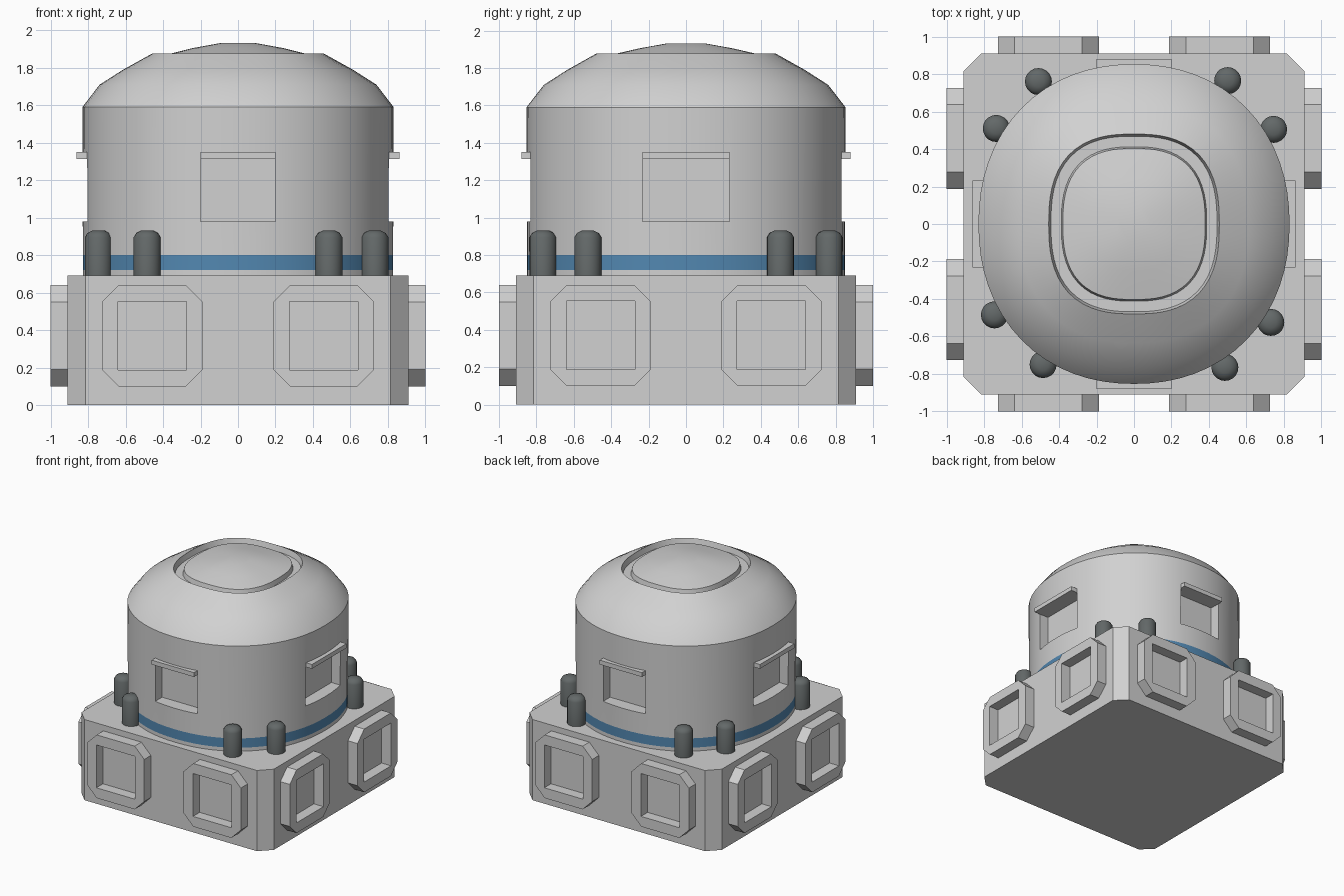
import bpy, bmesh, math
from mathutils import Matrix, Vector

if "Cube" in bpy.data.objects:
    bpy.data.objects.remove(bpy.data.objects["Cube"])


def mat(name, r, g, b):
    m = bpy.data.materials.new(name)
    m.diffuse_color = (r, g, b, 1)
    m.use_nodes = True
    m.node_tree.nodes["Principled BSDF"].inputs["Base Color"].default_value = m.diffuse_color
    return m


GREY = mat("light_grey", 0.64, 0.64, 0.64)
BLUE = mat("stripe_blue", 0.085, 0.245, 0.44)
DARK = mat("dark_grey", 0.125, 0.14, 0.14)


def make(name, bm, *mats):
    bmesh.ops.recalc_face_normals(bm, faces=bm.faces)
    me = bpy.data.meshes.new(name)
    bm.to_mesh(me)
    bm.free()
    for m in mats:
        me.materials.append(m)
    ob = bpy.data.objects.new(name, me)
    bpy.context.collection.objects.link(ob)
    return ob


def smooth(ob, angle=32):
    bpy.ops.object.select_all(action='DESELECT')
    ob.select_set(True)
    bpy.context.view_layer.objects.active = ob
    bpy.ops.object.shade_smooth_by_angle(angle=math.radians(angle))


def box(name, lo, hi, m):
    bm = bmesh.new()
    bmesh.ops.create_cube(bm, size=1)
    lo, hi = Vector(lo), Vector(hi)
    for v in bm.verts:
        v.co = Vector(((v.co[i] + 0.5) * (hi[i] - lo[i]) + lo[i]) for i in range(3))
    return make(name, bm, m)


# base block with chamfered vertical corners
bm = bmesh.new()
a, c = 0.91, 0.815
outline = [(a, -c), (a, c), (c, a), (-c, a), (-a, c), (-a, -c), (-c, -a), (c, -a)]
bottom = bm.faces.new([bm.verts.new((x, y, 0)) for x, y in outline])
ext = bmesh.ops.extrude_face_region(bm, geom=[bottom])
for v in ext["geom"]:
    if isinstance(v, bmesh.types.BMVert):
        v.co.z = 0.69
make("base_block", bm, GREY)


# octagonal window frames, two on every side of the base
def frame(name, cx, turn):
    h, k, w, cz = 0.27, 0.18, 0.183, 0.37
    octo = [(h, -k), (h, k), (k, h), (-k, h), (-h, k), (-h, -k), (-k, -h), (k, -h)]
    octo = octo[1:] + octo[:1]
    sq = [(w, w), (-w, w), (-w, -w), (w, -w)]
    rot = Matrix.Rotation(turn, 3, 'Z')
    bm = bmesh.new()

    def loop(pts, y):
        return [bm.verts.new(rot @ Vector((cx + x, y, cz + z))) for x, z in pts]
    of, ob_, sf, sb = loop(octo, -1), loop(octo, -0.905), loop(sq, -1), loop(sq, -0.905)
    for o, s in ((of, sf), (ob_, sb)):
        for i in range(4):
            j = (i + 1) % 4
            bm.faces.new((o[2 * i], o[2 * i + 1], s[i]))
            bm.faces.new((o[2 * i + 1], o[2 * j], s[j], s[i]))
    for f, b in ((of, ob_), (sf, sb)):
        for i in range(len(f)):
            j = (i + 1) % len(f)
            bm.faces.new((f[i], f[j], b[j], b[i]))
    make(name, bm, GREY)


for n, side in enumerate(("front", "right", "back", "left")):
    for cx in (-0.457, 0.457):
        frame(f"{side}_window_frame", cx, n * math.pi / 2)

# rounded drum, dome, groove and cap as one squarish lathe: rx, ry, z, roundness
rings = [(0.828, 0.85, 0.60, 2.15), (0.828, 0.85, 0.72, 2.15), (0.828, 0.85, 0.80, 2.15),
         (0.83, 0.853, 1.59, 2.15), (0.738, 0.76, 1.71, 2.2), (0.612, 0.635, 1.79, 2.3),
         (0.455, 0.48, 1.877, 2.6), (0.443, 0.468, 1.83, 2.6), (0.388, 0.412, 1.83, 2.6),
         (0.38, 0.403, 1.87, 2.6), (0.24, 0.25, 1.905, 2.5), (0.09, 0.1, 1.932, 2.3)]
N = 64
bm = bmesh.new()
loops = []
for rx, ry, z, p in rings:
    row = []
    for i in range(N):
        t = 2 * math.pi * i / N
        cs, sn = math.cos(t), math.sin(t)
        r = (abs(cs) ** p + abs(sn) ** p) ** (-1 / p)
        row.append(bm.verts.new((rx * r * cs, ry * r * sn, z)))
    loops.append(row)
for k in range(len(loops) - 1):
    for i in range(N):
        j = (i + 1) % N
        f = bm.faces.new((loops[k][i], loops[k][j], loops[k + 1][j], loops[k + 1][i]))
        f.material_index = 1 if k == 1 else 0   # blue stripe
bm.faces.new(loops[0])
bm.faces.new(loops[-1])
drum = make("drum_and_dome", bm, GREY, BLUE)

# window recesses cut into the drum, each with a small visor
for s, (sx, sy) in (("front", (0, -1)), ("back", (0, 1)), ("right", (1, 0)), ("left", (-1, 0))):
    half, floor, tip = (0.2, 0.74, 0.88) if sy else (0.233, 0.72, 0.863)

    def span(name, r0, r1, z0, z1, half=half, sx=sx, sy=sy):
        if sy:
            y = sorted((sy * r0, sy * r1))
            return box(name, (-half, y[0], z0), (half, y[1], z1), GREY)
        x = sorted((sx * r0, sx * r1))
        return box(name, (x[0], -half, z0), (x[1], half, z1), GREY)
    cutter = span("recess_cutter", floor, 1.1, 0.98, 1.315)
    cutter.hide_render = True
    mod = drum.modifiers.new("recess", 'BOOLEAN')
    mod.operation = 'DIFFERENCE'
    mod.solver = 'EXACT'
    mod.object = cutter
    bpy.ops.object.select_all(action='DESELECT')
    drum.select_set(True)
    bpy.context.view_layer.objects.active = drum
    bpy.ops.object.modifier_apply(modifier=mod.name)
    bpy.data.objects.remove(cutter)
    span(f"{s}_visor", 0.79, tip, 1.313, 1.35)
smooth(drum)

# dark posts with rounded tops around the drum
posts = [(0.50, 0.765), (0.745, 0.505), (-0.51, 0.76), (-0.735, 0.51),
         (0.485, -0.765), (0.73, -0.525), (-0.485, -0.75), (-0.745, -0.485)]
for x, y in posts:
    bm = bmesh.new()
    rows = []
    for r, z in ((0.072, 0.66), (0.072, 0.895), (0.058, 0.918), (0.03, 0.932)):
        rows.append([bm.verts.new((x + r * math.cos(math.pi * i / 10),
                                   y + r * math.sin(math.pi * i / 10), z)) for i in range(20)])
    for lo, hi in zip(rows, rows[1:]):
        for i in range(20):
            j = (i + 1) % 20
            bm.faces.new((lo[i], lo[j], hi[j], hi[i]))
    bm.faces.new(rows[0])
    bm.faces.new(rows[-1])
    smooth(make("post", bm, DARK), 60)
